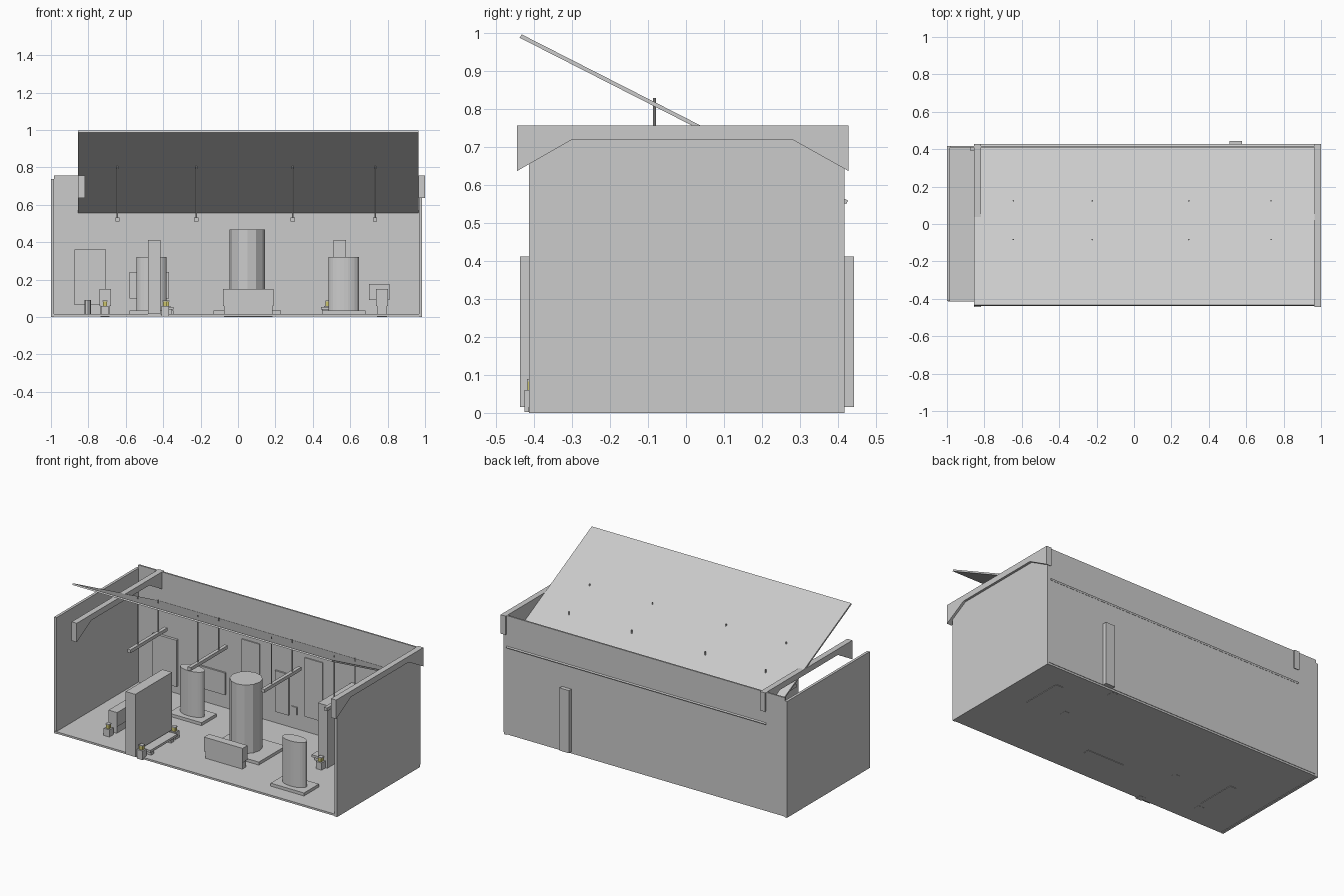
import bpy, bmesh, math
from mathutils import Vector

if "Cube" in bpy.data.objects:
    bpy.data.objects.remove(bpy.data.objects["Cube"])


def finish(name, bm, mat=None):
    bmesh.ops.recalc_face_normals(bm, faces=bm.faces)
    me = bpy.data.meshes.new(name)
    bm.to_mesh(me)
    bm.free()
    ob = bpy.data.objects.new(name, me)
    bpy.context.collection.objects.link(ob)
    if mat:
        me.materials.append(mat)
    return ob


def box(name, x0, x1, y0, y1, z0, z1, mat=None):
    bm = bmesh.new()
    bmesh.ops.create_cube(bm, size=1)
    for v in bm.verts:
        v.co = Vector(((x0 + x1) / 2 + v.co.x * (x1 - x0),
                       (y0 + y1) / 2 + v.co.y * (y1 - y0),
                       (z0 + z1) / 2 + v.co.z * (z1 - z0)))
    return finish(name, bm, mat)


def column(name, x, y, rx, ry, z0, z1, sides):
    bm = bmesh.new()
    bmesh.ops.create_cone(bm, cap_ends=True, segments=sides, radius1=1, radius2=1, depth=1)
    for v in bm.verts:
        v.co = Vector((x + v.co.x * rx, y + v.co.y * ry, z0 + (v.co.z + .5) * (z1 - z0)))
    return finish(name, bm)


def side_profile(name, pts, x0, x1):
    # extrude a (y, z) outline along x
    bm = bmesh.new()
    f = bm.faces.new([bm.verts.new((x0, y, z)) for y, z in pts])
    r = bmesh.ops.extrude_face_region(bm, geom=[f])
    bmesh.ops.translate(bm, vec=(x1 - x0, 0, 0),
                        verts=[g for g in r['geom'] if isinstance(g, bmesh.types.BMVert)])
    return finish(name, bm)


yellow = bpy.data.materials.new("yellow_paint")
yellow.diffuse_color = (0.6, 0.55, 0.15, 1)
yellow.use_nodes = True
yellow.node_tree.nodes["Principled BSDF"].inputs["Base Color"].default_value = yellow.diffuse_color
F = 0.015  # floor level

# room shell
box("floor", -.995, .98, -.415, .415, .003, F)
box("left_wall", -1, -.983, -.412, .417, 0, .737)
box("right_wall", .967, .985, -.414, .417, 0, .74)
box("back_wall", -.985, .985, .408, .418, F, .757)

# haunched roof beams
arch = [(-.445, .757), (.428, .757), (.428, .637), (.28, .72), (-.30, .72), (-.445, .637)]
for i, x in enumerate((-.855, .964)):
    side_profile(f"roof_beam_{i}", arch, x, x + .036)

# tilted ceiling panel
side_profile("ceiling_panel", [(-.438, .988), (-.433, .997), (.427, .559), (.422, .55)], -.855, .964)

# hanging lamps
for i, x in enumerate((-.645, -.223, .293, .733)):
    box(f"lamp_bar_{i}", x - .011, x + .011, -.17, .20, .512, .533)
    column(f"lamp_rod_front_{i}", x, -.083, .004, .004, .53, .83, 8)
    column(f"lamp_rod_back_{i}", x, .124, .004, .004, .53, .735, 8)

# partitions
box("left_partition", -.481, -.414, -.437, -.07, F, .412)
box("right_partition", .511, .577, .07, .443, F, .412)

# central column on a plinth
column("centre_column", .05, .01, .095, .095, .03, .468, 12)
box("centre_plinth", -.13, .23, -.12, .15, F, .034)

# oval pillars on plinths
for side, x, y in (("left", -.463, .205), ("right", .566, -.24)):
    column(f"{side}_pillar", x, y, .081, .042, .03, .32, 24)
    box(f"{side}_pillar_plinth", x - .117, x + .117, y - .075, y + .075, F, .034)

# display counters, each on a recessed foot
for name, x0, x1, y0, y1 in (("centre", -.08, .19, -.225, -.175),
                             ("left", -.74, -.68, -.24, .03),
                             ("right", .738, .802, 0, .275)):
    box(name + "_counter", x0, x1, y0, y1, .06, .15)
    box(name + "_counter_foot", x0 + .006, x1 - .006, y0 + .006, y1 - .006, 0, .06)

# posts with yellow necks
posts = ((-.39, -.406), (-.38, -.094), (-.712, -.28), (.545, .05), (.48, .385))
for i, (x, y) in enumerate(posts):
    box(f"post_base_{i}", x - .02, x + .02, y - .02, y + .02, .002, .06)
    box(f"post_neck_{i}", x - .011, x + .011, y - .011, y + .011, .06, .083, yellow)
    box(f"post_cap_{i}", x - .013, x + .013, y - .013, y + .013, .083, .089)

# low benches beside the partitions
for side, x, y0, y1 in (("left", -.375, -.385, -.115), ("right", .475, .10, .365)):
    box(side + "_bench", x - .03, x + .03, y0, y1, .04, .055)
    for j, y in enumerate((y0 + .02, y1 - .05)):
        box(f"{side}_bench_leg_{j}", x - .022, x + .022, y, y + .03, F, .04)

# small stool
column("stool", -.803, .1, .018, .018, F, .09, 8)

# wall panels: x0, x1, z0, z1, thickness
panels = ((-.875, -.706, .065, .36, .018), (-.58, -.37, .10, .24, .012),
          (-.255, -.13, .112, .485, .008), (.185, .31, .112, .485, .008),
          (-.02, .075, .09, .35, .012), (.70, .81, .09, .178, .012))
for i, (x0, x1, z0, z1, t) in enumerate(panels):
    box(f"wall_panel_{i}", x0, x1, .409 - t, .409, z0, z1)

# small wall plaques
for i, (x0, x1) in enumerate(((-.68, -.645), (-.34, -.305), (.09, .13), (.375, .45), (.825, .862))):
    box(f"wall_plaque_{i}", x0, x1, .402, .409, .105, .153)
